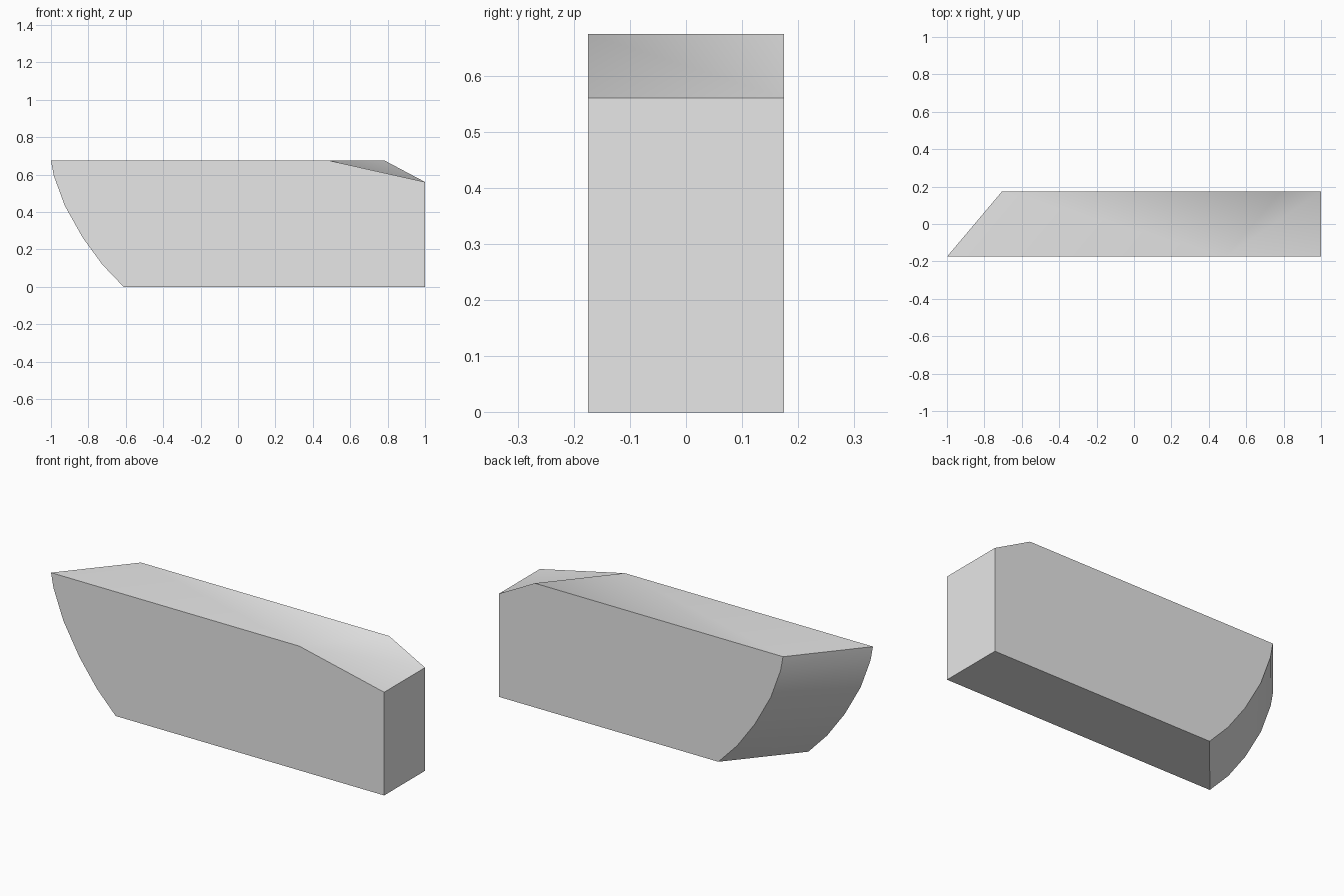
import bpy
import bmesh
import math

if "Cube" in bpy.data.objects:
    bpy.data.objects.remove(bpy.data.objects["Cube"], do_unlink=True)

HALF_DEPTH = 0.175
HEIGHT = 0.674
SHOULDER = 0.56
SKEW = 0.295  # the rounded end runs back at a slant

# Rounded end, from the top tip down to the base
CURVE = [(-1.0, HEIGHT), (-0.985, 0.594), (-0.926, 0.433),
         (-0.83, 0.262), (-0.725, 0.118), (-0.612, 0.0)]

grey = bpy.data.materials.new("light_grey")
grey.use_nodes = True
grey.diffuse_color = (0.8, 0.8, 0.8, 1)
grey.node_tree.nodes["Principled BSDF"].inputs["Base Color"].default_value = (0.8, 0.8, 0.8, 1)

bm = bmesh.new()


def outline(y, shift, ridge_x):
    """Side outline: rounded end, base, square end and top ridge."""
    points = [(x + shift, z) for x, z in CURVE]
    points += [(1, 0), (1, SHOULDER), (ridge_x, HEIGHT)]
    return [bm.verts.new((x, y, z)) for x, z in points]


front = outline(-HALF_DEPTH, 0, 0.49)
back = outline(HALF_DEPTH, SKEW, 0.785)
bm.faces.new(front)
bm.faces.new(back[::-1])

# Walls between the two sides, with the twisted bevel split into triangles
count = len(front)
shoulder = count - 2
for i in range(count):
    j = (i + 1) % count
    if i == shoulder:
        bm.faces.new((front[i], back[i], front[j]))
        bm.faces.new((front[j], back[i], back[j]))
    else:
        bm.faces.new((front[i], back[i], back[j], front[j]))
bmesh.ops.recalc_face_normals(bm, faces=bm.faces)

mesh = bpy.data.meshes.new("slanted_block")
bm.to_mesh(mesh)
bm.free()
mesh.materials.append(grey)
block = bpy.data.objects.new("slanted_block", mesh)
bpy.context.collection.objects.link(block)

# Smooth the rounded end and bevel, keeping the outer edges sharp
bpy.ops.object.select_all(action="DESELECT")
block.select_set(True)
bpy.context.view_layer.objects.active = block
bpy.ops.object.shade_smooth_by_angle(angle=math.radians(40))
